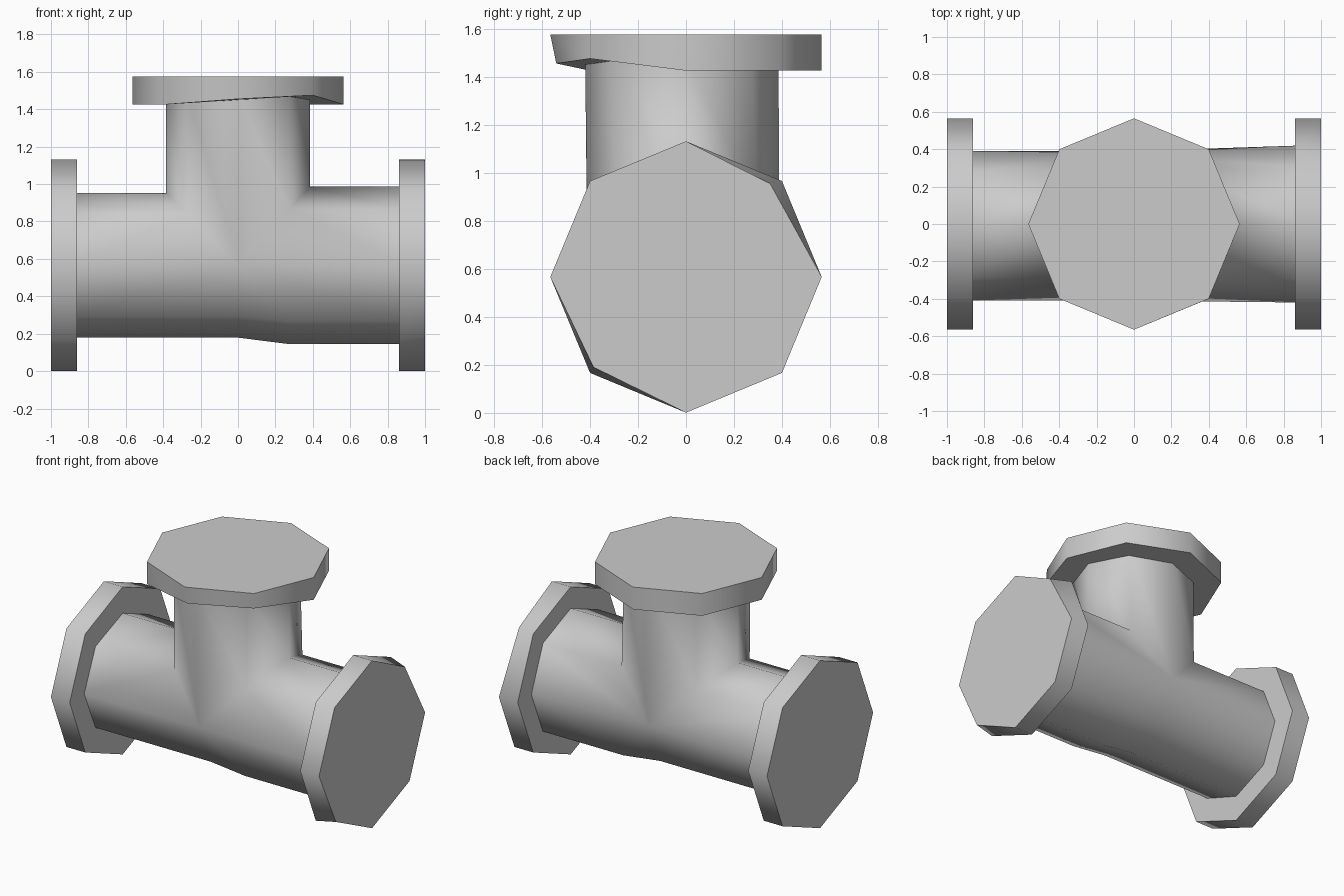
import bpy, bmesh
from math import sin, cos, pi

cube = bpy.data.objects.get("Cube")
if cube:
    bpy.data.objects.remove(cube, do_unlink=True)

AXIS_Z = 0.566      # height of the main pipe axis
FLANGE_R = 0.565
SIDES = 8

grey = bpy.data.materials.new("plain_grey")
grey.use_nodes = True
grey.diffuse_color = (0.6, 0.6, 0.6, 1)
grey.node_tree.nodes["Principled BSDF"].inputs["Base Color"].default_value = (0.6, 0.6, 0.6, 1)


def octagon(plus_a, minus_a, plus_b, minus_b):
    """Eight points with corners on both axes, each half with its own radius."""
    points = []
    for k in range(SIDES):
        a, b = sin(k * 2 * pi / SIDES), cos(k * 2 * pi / SIDES)
        points.append((a * (plus_a if a > 0 else minus_a), b * (plus_b if b > 0 else minus_b)))
    return points


def finish(name, bm, angle):
    bmesh.ops.recalc_face_normals(bm, faces=bm.faces)
    mesh = bpy.data.meshes.new(name)
    bm.to_mesh(mesh)
    bm.free()
    mesh.materials.append(grey)
    obj = bpy.data.objects.new(name, mesh)
    bpy.context.collection.objects.link(obj)
    bpy.ops.object.select_all(action='DESELECT')
    obj.select_set(True)
    bpy.context.view_layer.objects.active = obj
    bpy.ops.object.shade_smooth_by_angle(angle=angle)


def bridge(bm, first, second):
    for k in range(SIDES):
        n = (k + 1) % SIDES
        bm.faces.new((first[k], first[n], second[n], second[k]))


def across(x):
    return lambda a, b: (x, a, AXIS_Z + b)


def level(z):
    return lambda a, b: (a, b, z)


def flange(name, inner, outer, moved_inner={}, moved_outer={}):
    """Octagonal disc; a few corners are pulled off the regular shape."""
    bm = bmesh.new()
    rings = []
    for place, moved in ((inner, moved_inner), (outer, moved_outer)):
        ring = [bm.verts.new(moved.get(k, place(a, b)))
                for k, (a, b) in enumerate(octagon(*[FLANGE_R] * 4))]
        bm.faces.new(ring)
        rings.append(ring)
    bridge(bm, *rings)
    finish(name, bm, pi / 3)


# Flanges
flange("right_flange", across(-0.86), across(-1))
flange("left_flange", across(0.86), across(1),
       moved_outer={1: (1, 0.35, 0.955), 5: (1, -0.385, 0.19)})
flange("top_flange", level(1.425), level(1.575),
       moved_inner={3: (0.4, -0.4, 1.475), 4: (0, -0.54, 1.455)})

# Tee body: two pipe halves and a stem meeting along mitred corners
bm = bmesh.new()
narrow = octagon(0.39, 0.41, 0.387, 0.387)
wide = octagon(0.42, 0.42, 0.42, 0.42)
stem = octagon(0.385, 0.42, 0.385, 0.385)


def ring(points, place):
    return [bm.verts.new(place(a, b)) for a, b in points]


end_a = ring(narrow, across(-0.9))
end_b = ring(wide, across(0.9))
join_a, join_b = [], []
for k in range(SIDES):
    (ya, za), (yb, zb) = narrow[k], wide[k]
    rise = cos(k * 2 * pi / SIDES)
    if rise > 0.1:        # mitre between pipe and stem
        join_a.append(bm.verts.new((-0.385 * rise, ya, AXIS_Z + za)))
        join_b.append(bm.verts.new((0.385 * rise, yb, AXIS_Z + zb)))
    elif rise < -0.1:     # step between the two pipe sizes underneath
        join_a.append(bm.verts.new((0, ya, AXIS_Z + za)))
        join_b.append(bm.verts.new((0.26, yb, AXIS_Z + zb)))
    else:                 # side corner shared by all three branches
        shared = bm.verts.new((0, ya, AXIS_Z))
        join_a.append(shared)
        join_b.append(shared)
bridge(bm, end_a, join_a)
bridge(bm, end_b, join_b)

# Underside step
for k in range(2, 6):
    corners = [join_a[k], join_a[k + 1], join_b[k + 1], join_b[k]]
    bm.faces.new(list(dict.fromkeys(corners)))

# Stem up into the top flange
foot = [join_a[0], join_a[1], join_a[2], join_b[1], join_b[0], join_b[7], join_a[6], join_a[7]]
head = [bm.verts.new((-b, a, 1.49)) for a, b in stem]
bridge(bm, foot, head)
finish("tee_body", bm, pi)
